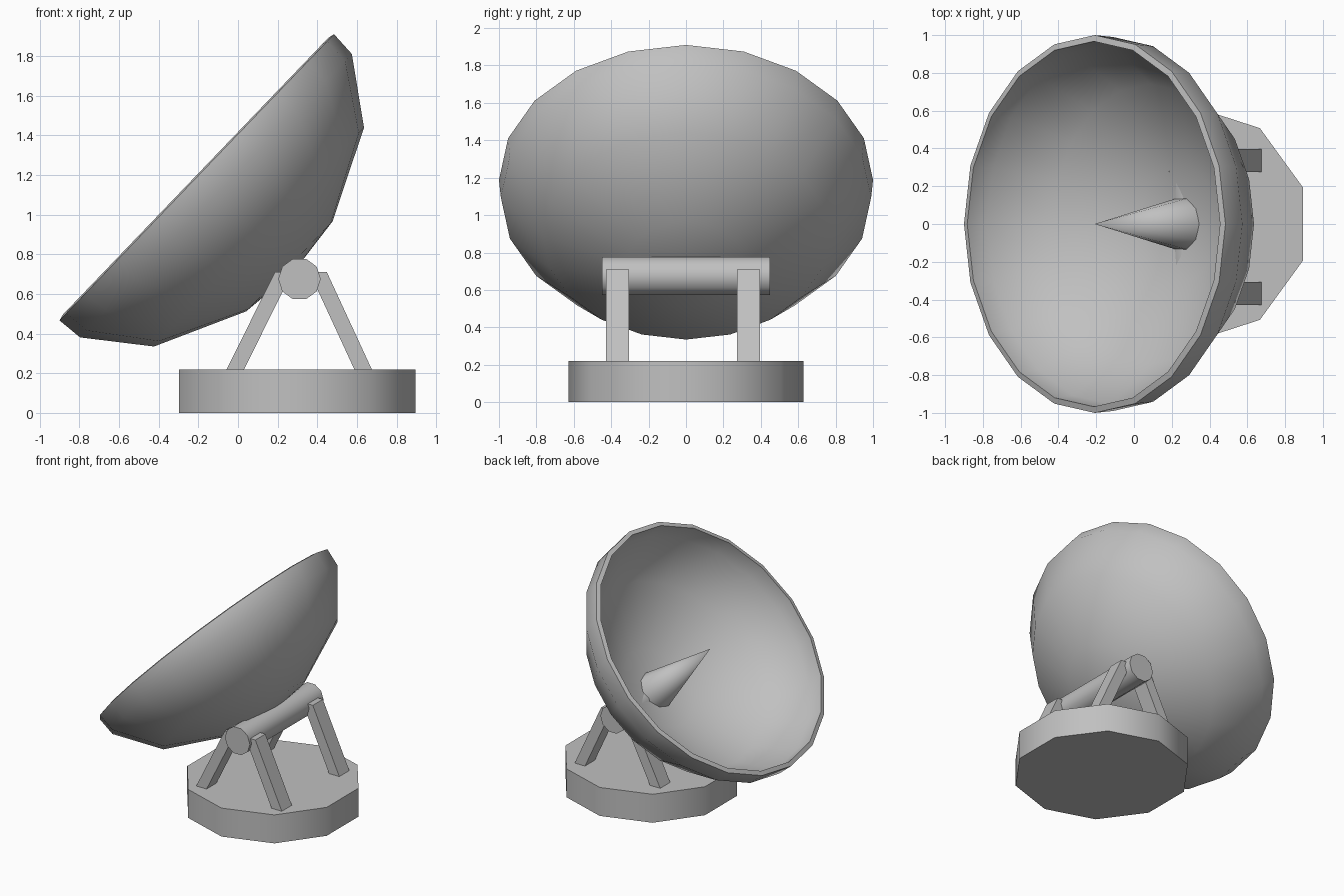
import bpy, bmesh
from math import cos, sin, pi, radians
from mathutils import Matrix

cube = bpy.data.objects.get("Cube")
if cube:
    bpy.data.objects.remove(cube, do_unlink=True)

grey = bpy.data.materials.new("light grey metal")
grey.use_nodes = True
colour = (0.53, 0.53, 0.53, 1)
grey.diffuse_color = colour
grey.node_tree.nodes["Principled BSDF"].inputs["Base Color"].default_value = colour


def finish(name, bm, matrix=Matrix(), smooth=True):
    """Turn a bmesh into a named, coloured object."""
    bmesh.ops.recalc_face_normals(bm, faces=bm.faces)
    bm.transform(matrix)
    mesh = bpy.data.meshes.new(name)
    bm.to_mesh(mesh)
    bm.free()
    mesh.materials.append(grey)
    obj = bpy.data.objects.new(name, mesh)
    bpy.context.collection.objects.link(obj)
    if smooth:
        bpy.ops.object.select_all(action='DESELECT')
        obj.select_set(True)
        bpy.context.view_layer.objects.active = obj
        bpy.ops.object.shade_smooth_by_angle(angle=radians(42))
    return obj


def lathe(name, profile, sides, matrix, start=0.0):
    """Revolve (radius, height) points about z; radius 0 makes a pole."""
    bm = bmesh.new()
    rings = []
    for r, h in profile:
        if r == 0:
            rings.append([bm.verts.new((0, 0, h))] * sides)
        else:
            angles = [start + 2 * pi * i / sides for i in range(sides)]
            rings.append([bm.verts.new((r * cos(a), r * sin(a), h)) for a in angles])
    for low, high in zip(rings, rings[1:]):
        for i in range(sides):
            j = (i + 1) % sides
            bm.faces.new(dict.fromkeys((low[i], low[j], high[j], high[i])))
    # flat caps on open ends
    for ring in (rings[0], rings[-1]):
        if ring[0] is not ring[1]:
            bm.faces.new(ring)
    return finish(name, bm, matrix)


# Ten-sided base drum
lathe("base", [(0.627, 0), (0.627, 0.22)], 10,
      Matrix.Translation((0.298, 0, 0)), radians(18))

# Horizontal pivot drum
lathe("pivot", [(0.107, -0.45), (0.107, 0.45)], 10,
      Matrix.Translation((0.31, 0, 0.675)) @ Matrix.Rotation(pi / 2, 4, 'X'))

# Tilted dish shell: outside from pole to rim, then back down the inside
tilt = Matrix.Translation((-0.208, 0, 1.188)) @ Matrix.Rotation(radians(-46.2), 4, 'Y')
dish = [(0, -0.682), (0.315, -0.648), (0.765, -0.435), (0.99, -0.134), (1, 0),
        (0.967, 0.008), (0.955, -0.125), (0.742, -0.408), (0.308, -0.614), (0, -0.646)]
lathe("dish", dish, 20, tilt)

# Feed cone rising from the dish centre to the rim plane
lathe("feed_cone", [(0.146, -0.655), (0, 0)], 10, tilt)

# Four leaning legs, sheared boxes with level tops
for side, y in (("right", -0.367), ("left", 0.335)):
    for end, foot, top in (("outer", 0.635, 0.404), ("inner", -0.018, 0.23)):
        bm = bmesh.new()
        bmesh.ops.create_cube(bm, size=1)
        for v in bm.verts:
            centre, z = (top, 0.71) if v.co.z > 0 else (foot, 0.21)
            v.co = (centre + v.co.x * 0.088, y + v.co.y * 0.122, z)
        finish(f"{side}_{end}_leg", bm, smooth=False)
